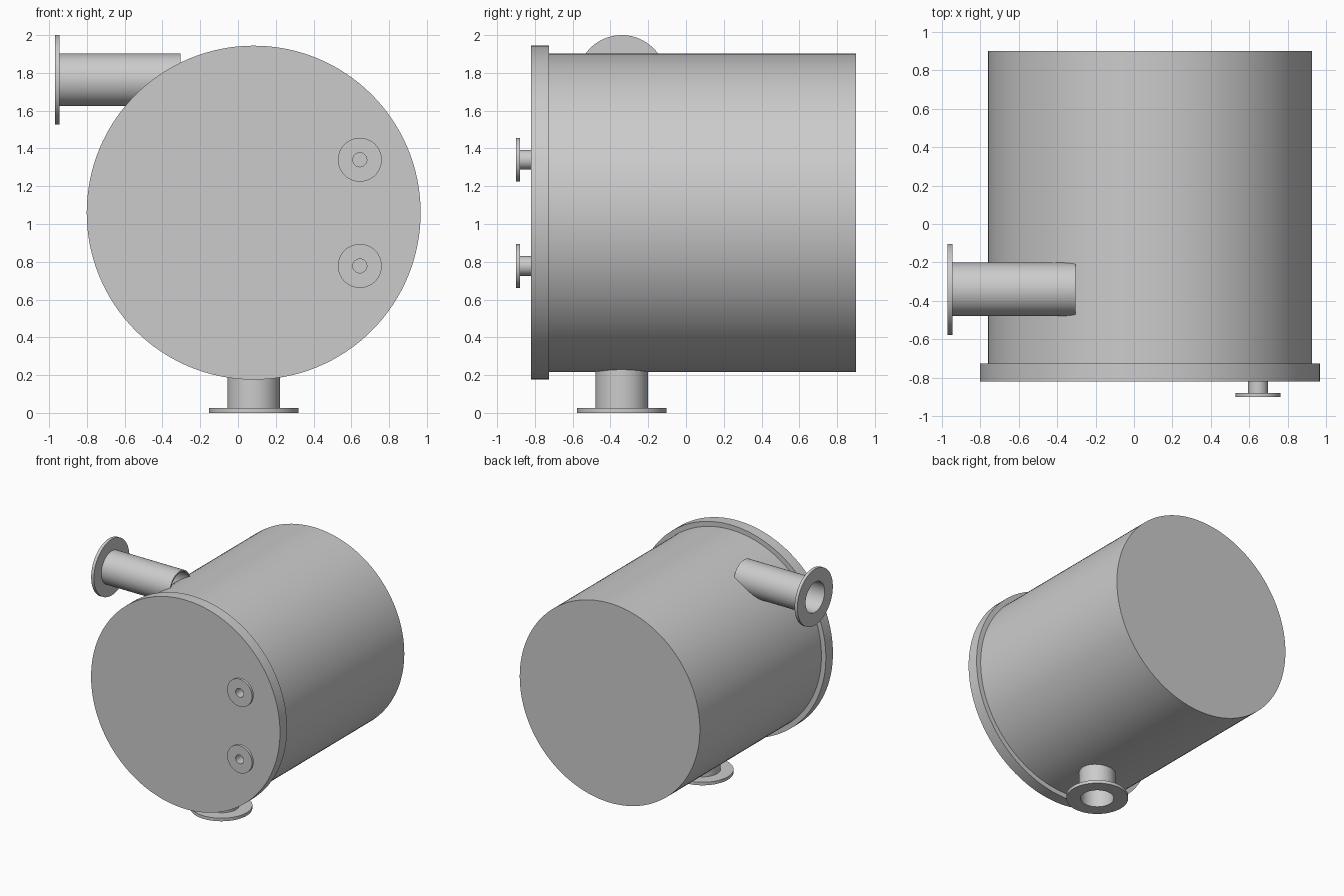
import bpy, bmesh, math
from mathutils import Vector

cube = bpy.data.objects.get("Cube")
if cube:
    bpy.data.objects.remove(cube, do_unlink=True)

grey = bpy.data.materials.new("plain_grey")
grey.use_nodes = True
colour = (0.6, 0.6, 0.6, 1)
grey.diffuse_color = colour
grey.node_tree.nodes["Principled BSDF"].inputs["Base Color"].default_value = colour


def lathe(name, profile, origin, axis, closed=False, steps=128):
    """Spin (radius, height) points around z, then aim z along the axis."""
    bm = bmesh.new()
    verts = [bm.verts.new((r, 0, h)) for r, h in profile]
    edges = [bm.edges.new(pair) for pair in zip(verts, verts[1:])]
    if closed:
        edges.append(bm.edges.new((verts[-1], verts[0])))
    bmesh.ops.spin(bm, geom=verts + edges, cent=(0, 0, 0), axis=(0, 0, 1),
                   angle=math.tau, steps=steps)
    bmesh.ops.remove_doubles(bm, verts=bm.verts, dist=0.0001)
    bmesh.ops.recalc_face_normals(bm, faces=bm.faces)
    mesh = bpy.data.meshes.new(name)
    bm.to_mesh(mesh)
    bm.free()
    mesh.materials.append(grey)
    obj = bpy.data.objects.new(name, mesh)
    bpy.context.collection.objects.link(obj)
    obj.location = origin
    obj.rotation_euler = Vector(axis).to_track_quat('Z', 'Y').to_euler()
    bpy.ops.object.select_all(action='DESELECT')
    obj.select_set(True)
    bpy.context.view_layer.objects.active = obj
    bpy.ops.object.shade_smooth_by_angle(angle=math.radians(30))
    return obj


def nozzle(name, origin, axis, bore, pipe, flange, thick, length):
    """Open pipe with a flange at the origin, running along the axis."""
    profile = [(bore, 0), (flange, 0), (flange, thick),
               (pipe, thick), (pipe, length), (bore, length)]
    lathe(name, profile, origin, axis, closed=True)


# Tank with its wider front cover
cx, cz = 0.083, 1.06
lathe("tank_with_cover",
      [(0, 0), (0.884, 0), (0.884, 0.095), (0.843, 0.095), (0.843, 1.72), (0, 1.72)],
      (cx, -0.82, cz), (0, 1, 0))

# Large side and bottom nozzles
nozzle("side_nozzle", (-0.97, -0.34, 1.763), (1, 0, 0), 0.127, 0.139, 0.237, 0.026, 0.665)
nozzle("bottom_nozzle", (cx, -0.34, 0), (0, 0, 1), 0.127, 0.139, 0.237, 0.026, 0.25)

# Small nozzles on the cover
for name, z in (("upper_gauge_nozzle", 1.34), ("lower_gauge_nozzle", 0.778)):
    nozzle(name, (0.645, -0.9, z), (0, 1, 0), 0.037, 0.052, 0.116, 0.022, 0.09)
